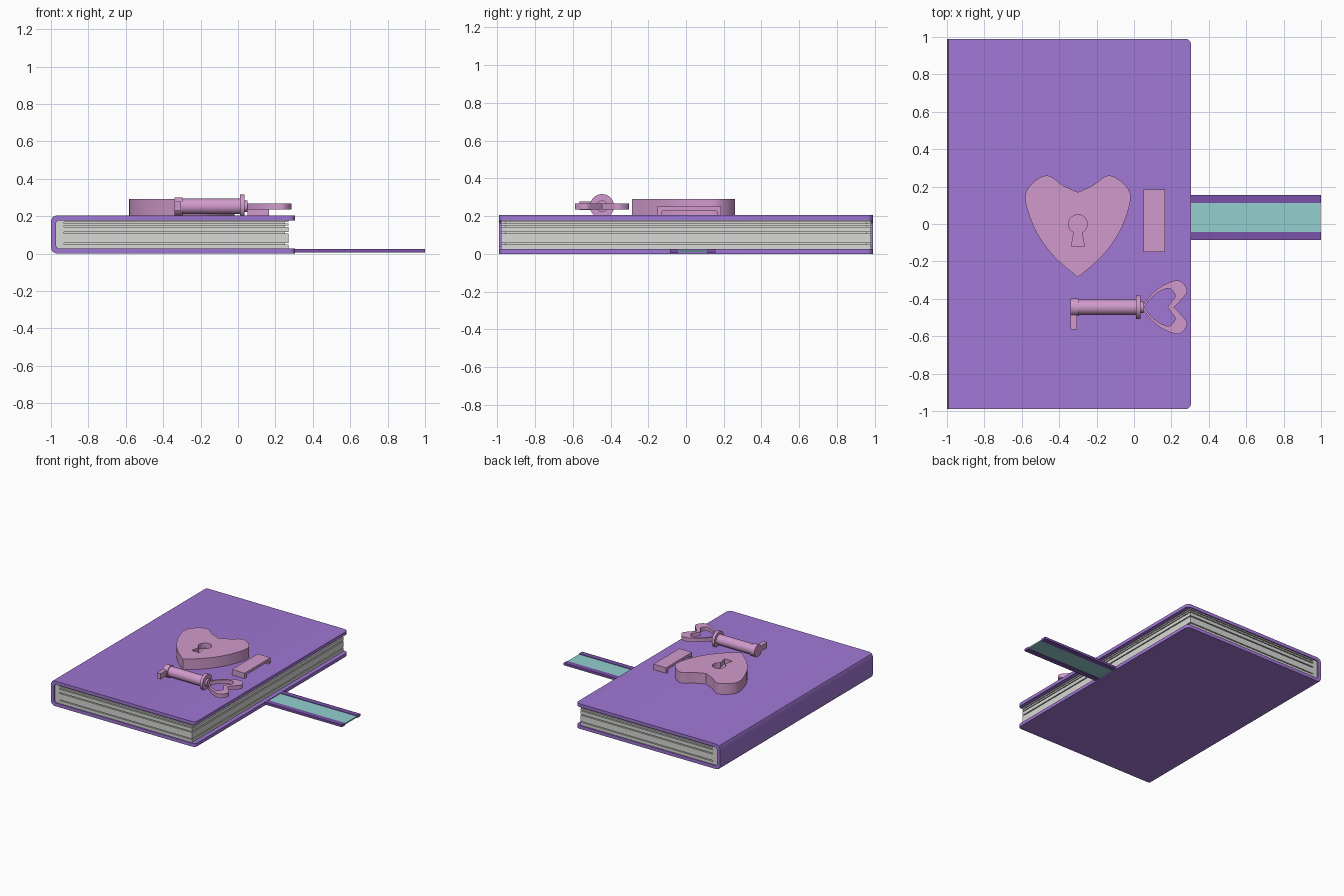
import bpy, bmesh, math
from mathutils import Vector, Matrix
from mathutils.geometry import interpolate_bezier

if "Cube" in bpy.data.objects:
    bpy.data.objects.remove(bpy.data.objects["Cube"])


def material(name, rgb):
    m = bpy.data.materials.new(name)
    lin = [(c / 255 / 12.92) if c < 11 else ((c / 255 + 0.055) / 1.055) ** 2.4 for c in rgb]
    m.diffuse_color = (*lin, 1)
    m.use_nodes = True
    m.node_tree.nodes["Principled BSDF"].inputs["Base Color"].default_value = m.diffuse_color
    return m


PURPLE = material("cover purple", (160, 119, 212))
DARK = material("strap purple", (123, 82, 170))
TEAL = material("strap teal", (147, 207, 207))
PINK = material("lock pink", (209, 154, 205))
PAGE = material("page grey", (216, 216, 214))


def finish(name, bm, mat, angle=35):
    bmesh.ops.recalc_face_normals(bm, faces=bm.faces)
    me = bpy.data.meshes.new(name)
    bm.to_mesh(me)
    bm.free()
    ob = bpy.data.objects.new(name, me)
    bpy.context.collection.objects.link(ob)
    me.materials.append(mat)
    smooth(ob, angle)
    return ob


def smooth(ob, angle):
    bpy.ops.object.select_all(action='DESELECT')
    ob.select_set(True)
    bpy.context.view_layer.objects.active = ob
    bpy.ops.object.shade_smooth_by_angle(angle=math.radians(angle))


def add_box(bm, x, y, z):
    mid = [(a + b) / 2 for a, b in (x, y, z)]
    size = [b - a for a, b in (x, y, z)]
    bmesh.ops.create_cube(bm, size=1, matrix=Matrix.Translation(mid) @ Matrix.Diagonal((*size, 1)))


def boxes(name, mat, *ranges):
    bm = bmesh.new()
    for r in ranges:
        add_box(bm, *r)
    return finish(name, bm, mat)


def slab(name, mat, loops, z0, z1):
    """Extrude flat outlines; inner outlines become holes."""
    cu = bpy.data.curves.new(name, 'CURVE')
    cu.dimensions, cu.fill_mode, cu.extrude = '2D', 'BOTH', (z1 - z0) / 2
    for pts in loops:
        sp = cu.splines.new('POLY')
        sp.points.add(len(pts) - 1)
        for p, co in zip(sp.points, pts):
            p.co = (co[0], co[1], 0, 1)
        sp.use_cyclic_u = True
    ob = bpy.data.objects.new(name, cu)
    ob.location.z = (z0 + z1) / 2
    bpy.context.collection.objects.link(ob)
    bpy.ops.object.select_all(action='DESELECT')
    ob.select_set(True)
    bpy.context.view_layer.objects.active = ob
    bpy.ops.object.convert(target='MESH')
    ob = bpy.context.object
    bm = bmesh.new()
    bm.from_mesh(ob.data)
    bmesh.ops.remove_doubles(bm, verts=bm.verts, dist=1e-5)
    bmesh.ops.recalc_face_normals(bm, faces=bm.faces)
    bm.to_mesh(ob.data)
    bm.free()
    ob.data.materials.clear()
    ob.data.materials.append(mat)
    smooth(ob, 35)
    return ob


def heart(width, length, notch):
    """Heart outline with its tip at the origin and its lobes toward +y."""
    w, h = width / 2, length
    half = [Vector(p) for p in ((0, h - notch, 0), (0.28 * w, h * 0.95, 0), (0.6 * w, h, 0),
                                (0.93 * w, h * 0.89, 0), (w, h * 0.74, 0), (0.8 * w, h * 0.45, 0),
                                (0.45 * w, h * 0.2, 0), (0, 0, 0))]
    half[1].y = max(half[1].y - 0.3 * notch, half[0].y)
    ext = [half[0]] + half + [half[-1]]
    out = []
    for a, b, c, d in zip(ext, ext[1:], ext[2:], ext[3:]):
        out += interpolate_bezier(b, b + (c - a) / 6, c - (d - b) / 6, c, 6)[:-1]
    out.append(half[-1])
    return [(p.x, p.y) for p in out] + [(-p.x, p.y) for p in reversed(out[1:-1])]


# Cover: folded C profile with rounded fore-edge corners
profile = [(0.305, 0), (-0.97, 0), (-0.991, 0.009), (-1, 0.03), (-1, 0.175), (-0.991, 0.196),
           (-0.97, 0.205), (0.305, 0.205), (0.305, 0.178), (-0.96, 0.178), (-0.972, 0.165),
           (-0.972, 0.04), (-0.96, 0.027), (0.305, 0.027)]
bm = bmesh.new()
face = bm.faces.new([bm.verts.new((x, -0.99, z)) for x, z in profile])
ext = bmesh.ops.extrude_face_region(bm, geom=[face])["geom"]
bmesh.ops.translate(bm, vec=(0, 1.98, 0), verts=[v for v in ext if isinstance(v, bmesh.types.BMVert)])
corners = [e for e in bm.edges if all(v.co.x > 0.3 for v in e.verts)
           and abs(e.verts[0].co.z - e.verts[1].co.z) > 0.01]
bmesh.ops.bevel(bm, geom=corners, offset=0.03, segments=4, profile=0.5, affect='EDGES')
finish("cover", bm, PURPLE)

# Pages: spine strip, inset core and stacked sheets with grooves between
boxes("pages", PAGE,
      ((-0.972, -0.93), (-0.98, 0.98), (0.027, 0.178)),
      ((-0.94, 0.25), (-0.96, 0.96), (0.028, 0.177)),
      *[((-0.935, 0.27), (-0.98, 0.98), z) for z in
        ((0.027, 0.05), (0.057, 0.108), (0.116, 0.143), (0.15, 0.162), (0.169, 0.178))])

# Strap: teal band between two purple edges
boxes("strap_edges", DARK, *[((0.29, 1), y, (0.006, 0.025)) for y in ((-0.085, -0.042), (0.112, 0.155))])
boxes("strap_band", TEAL, ((0.29, 0.998), (-0.042, 0.112), (0.01, 0.021)))

# Heart lock with a recessed keyhole
outline = [(x - 0.3, y - 0.285) for x, y in heart(0.56, 0.545, 0.09)]
keyhole = [(-0.3 + 0.05 * math.sin(a), 0.05 * math.cos(a))
           for a in (math.radians(-155 + 310 * i / 24) for i in range(25))]
keyhole += [(-0.265, -0.12), (-0.335, -0.12)]
slab("lock_body", PINK, [outline, keyhole], 0.205, 0.292)
boxes("lock_keyhole_floor", PINK, ((-0.37, -0.23), (-0.14, 0.07), (0.206, 0.25)))

# Latch staple
boxes("latch", PINK,
      ((0.05, 0.165), (-0.15, 0.185), (0.228, 0.25)),
      *[((0.05, 0.165), y, (0.2, 0.23)) for y in ((-0.15, -0.128), (0.163, 0.185))])

# Key: shaft, end cap, collar, bit and heart bow
KY, KZ = -0.445, 0.253
bm = bmesh.new()
for x0, x1, r in ((-0.3, 0.015, 0.041), (-0.34, -0.296, 0.048), (0.01, 0.034, 0.064), (0.03, 0.05, 0.03)):
    bmesh.ops.create_cone(bm, cap_ends=True, segments=32, radius1=r, radius2=r, depth=x1 - x0,
                          matrix=Matrix.Translation(((x0 + x1) / 2, KY, KZ)) @ Matrix.Rotation(math.pi / 2, 4, 'Y'))
finish("key_shaft", bm, PINK)
boxes("key_bit", PINK, ((-0.34, -0.305), (-0.565, -0.44), (0.232, 0.278)))


def turned(loop, x):
    return [(x + b, KY - a) for a, b in loop]


slab("key_bow", PINK, [turned(heart(0.285, 0.245, 0.07), 0.04),
                       turned(heart(0.2, 0.165, 0.04), 0.055)], 0.236, 0.268)
